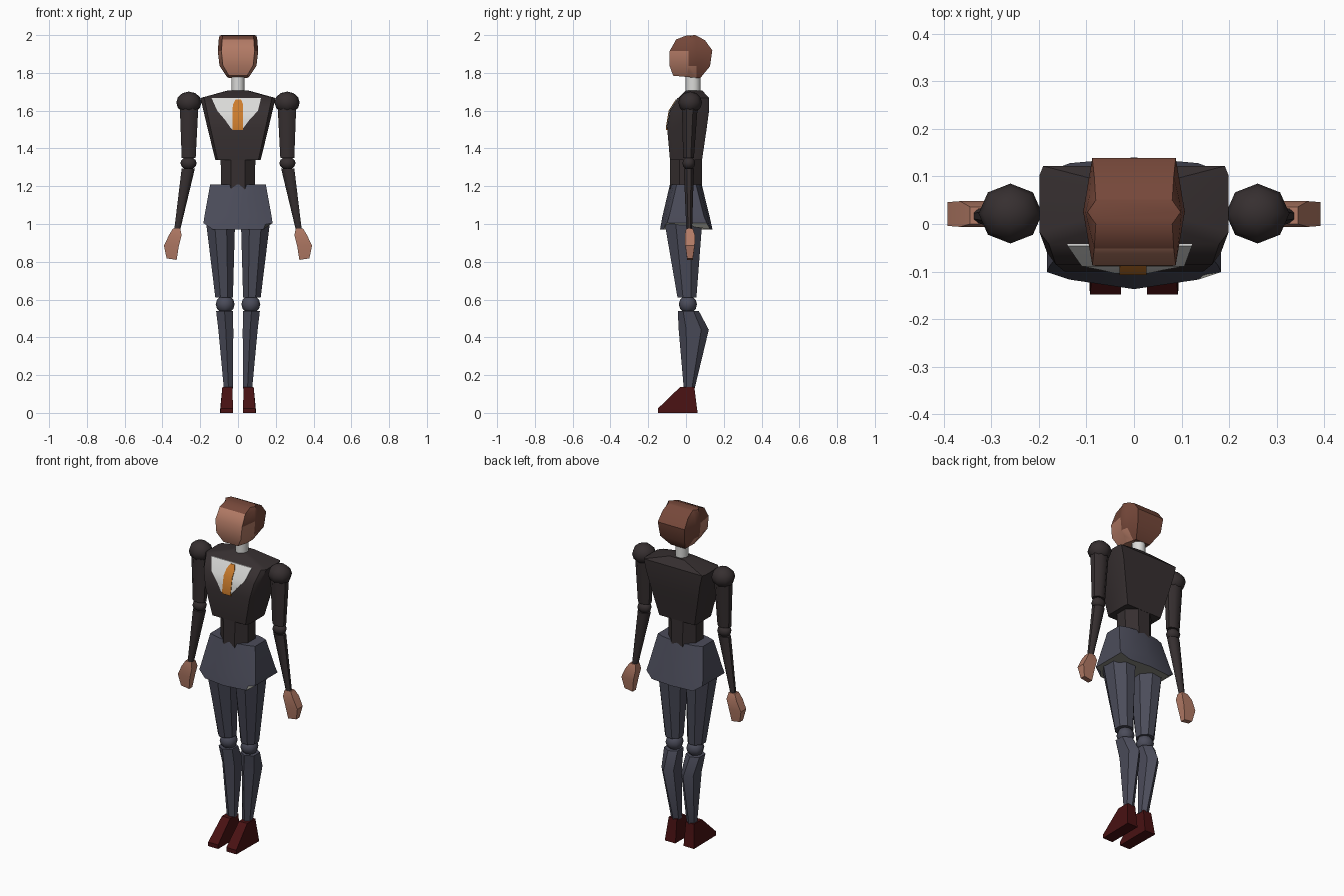
import bpy, bmesh, math
from mathutils import Matrix, Vector

if "Cube" in bpy.data.objects:
    bpy.data.objects.remove(bpy.data.objects["Cube"])


def material(name, *srgb):
    m = bpy.data.materials.new(name)
    lin = [((c / 255 + 0.055) / 1.055) ** 2.4 if c > 10 else c / 255 / 12.92 for c in srgb]
    m.diffuse_color = (*lin, 1)
    m.use_nodes = True
    m.node_tree.nodes["Principled BSDF"].inputs["Base Color"].default_value = m.diffuse_color
    return m


SKIN = material("skin", 178, 122, 101)
HAIR = material("brown_hair", 118, 72, 58)
JACKET = material("dark_jacket", 54, 47, 48)
TROUSER = material("slate_trousers", 75, 76, 90)
BOOT = material("dark_red_boots", 72, 17, 18)
WHITE = material("white_shirt", 218, 218, 216)
ORANGE = material("orange_tie", 205, 125, 45)
LINING = material("grey_lining", 140, 140, 132)


def finish(name, bm, mats, angle=45, mirror=False):
    mesh = bpy.data.meshes.new(name)
    bm.to_mesh(mesh)
    bm.free()
    for m in mats:
        mesh.materials.append(m)
    mesh.shade_smooth()
    mesh.set_sharp_from_angle(angle=math.radians(angle))
    ob = bpy.data.objects.new(name, mesh)
    bpy.context.collection.objects.link(ob)
    if mirror:
        ob.modifiers.new("Mirror", "MIRROR").use_mirror_merge = False
    return ob


def loft(rings):
    """Skin a stack of equal-length rings, bottom to top, with end caps."""
    bm = bmesh.new()
    vs = [[bm.verts.new(p) for p in r] for r in rings]
    n = len(rings[0])
    for a, b in zip(vs, vs[1:]):
        for i in range(n):
            j = (i + 1) % n
            bm.faces.new((a[i], a[j], b[j], b[i]))
    bm.faces.new(vs[0][::-1])
    bm.faces.new(vs[-1])
    bmesh.ops.recalc_face_normals(bm, faces=bm.faces[:])
    bm.normal_update()
    return bm


def tube(name, mat, sections, n=8, angle=50, mirror=True):
    """Sections are (x0, x1, y0, y1, z): the extents of a flat-sided ring."""
    k = 1 / math.cos(math.pi / n)
    rings = []
    for x0, x1, y0, y1, z in sections:
        ring = []
        for i in range(n):
            a = (i + 0.5) * 2 * math.pi / n
            ring.append(((x0 + x1) / 2 + (x1 - x0) / 2 * k * math.cos(a),
                         (y0 + y1) / 2 + (y1 - y0) / 2 * k * math.sin(a), z))
        rings.append(ring)
    return finish(name, loft(rings), [mat], angle, mirror)


def ball(name, mat, center, radii):
    bm = bmesh.new()
    bmesh.ops.create_uvsphere(bm, u_segments=8, v_segments=6, radius=1,
                              matrix=Matrix.Translation(center) @ Matrix.Diagonal((*radii, 1)))
    finish(name, bm, [mat], 60, True)


# Head: six-sided rings (half width, front y, front z, back y, back z)
rings = []
for w, yf, zf, yb, zb in [(.058, -.068, 1.785, .075, 1.772), (.098, -.088, 1.84, .127, 1.835),
                          (.107, -.087, 1.915, .139, 1.92), (.102, -.052, 1.977, .10, 1.973),
                          (.098, .0, 1.997, .05, 2.0)]:
    right = [(.82 * w, yf, zf), (w, (yf + yb) / 2, (zf + zb) / 2), (.82 * w, yb, zb)]
    rings.append(right + [(-x, y, z) for x, y, z in reversed(right)])
bm = loft(rings)
for co, no in [((0, .012, 0), (0, 1, 0)), ((0, .055, 0), (0, 1, 0))]:
    bmesh.ops.bisect_plane(bm, geom=bm.verts[:] + bm.edges[:] + bm.faces[:],
                           plane_co=Vector(co), plane_no=Vector(no))
bm.normal_update()
for f in bm.faces:
    c = f.calc_center_median()
    face_front = f.normal.y < -.5 and c.z < 1.975
    cheek = c.z < 1.91 and c.y < .012
    jaw = c.z < 1.83 and c.y < .055
    f.material_index = 0 if face_front or cheek or jaw else 1
finish("head", bm, [SKIN, HAIR], 40)

# Neck
tube("neck", WHITE, [(-.034, .034, 0, .075, 1.66), (-.034, .034, 0, .075, 1.80)], 10, 40, False)

# Jacket chest: (half width, front y, back y, z)
chest = [(.12, -.085, .085, 1.34), (.162, -.10, .11, 1.51), (.183, -.085, .122, 1.60),
         (.199, -.042, .122, 1.667), (.05, .0, .085, 1.708)]
rings = []
for w, yf, yb, z in chest:
    r = [(.9 * w, yf), (w, yf + .025), (w, yb - .02), (.96 * w, yb)]
    rings.append([(x, y, z) for x, y in r] + [(-x, y, z) for x, y in reversed(r)])
finish("chest", loft(rings), [JACKET], 42)


def chest_y(z):
    for a, b in zip(chest, chest[1:]):
        if a[3] <= z <= b[3]:
            return a[1] + (b[1] - a[1]) * (z - a[3]) / (b[3] - a[3])


def plate(name, mat, rows, lift):
    """Thin plate lying on the chest; rows are (x0, x1, z)."""
    rings = []
    for x0, x1, z in rows:
        y = chest_y(z)
        rings.append([(x0, y - lift, z), (x1, y - lift, z), (x1, y + .002, z), (x0, y + .002, z)])
    finish(name, loft(rings), [mat], 40)


# Shirt front and tie
plate("shirt_front", WHITE, [(-.028, .015, 1.497), (-.04, .03, 1.51), (-.068, .06, 1.55),
                             (-.11, .106, 1.60), (-.14, .122, 1.667)], .004)
plate("tie", ORANGE, [(-.03, .026, 1.497), (-.03, .026, 1.51), (-.03, .026, 1.60),
                      (-.026, .026, 1.635), (-.012, .016, 1.66)], .007)

# Waist
tube("waist", JACKET, [(-.088, .088, -.084, .084, 1.15), (-.092, .092, -.084, .084, 1.345)],
     8, 30, False)

# Hip skirt of the jacket: (half width, centre half width, front y, back y, edge z, middle z)
rings = []
for w, wm, yf, yb, zs, zm in [(.183, .135, -.137, .14, 1.005, .972), (.178, .13, -.125, .125, 1.04, 1.04),
                              (.147, .10, -.085, .083, 1.21, 1.21)]:
    r = [(0, yf, zm), (wm, yf + .02, zm), (w, yf + .036, zs),
         (w, yb - .03, zs), (wm, yb - .012, zm), (0, yb, zm)]
    rings.append(r + [(-x, y, z) for x, y, z in r[-2:0:-1]])
bm = loft(rings)
for f in bm.faces:
    f.material_index = 1 if f.normal.z < -.7 else 0
finish("hip_skirt", bm, [TROUSER, LINING], 30)

# Legs
tube("thigh", TROUSER, [(.027, .12, -.045, .055, .61), (.016, .168, -.112, .085, 1.0)], 8, 30)
ball("knee", TROUSER, (.068, .01, .575), (.05, .048, .048))
tube("calf", TROUSER, [(.026, .075, -.008, .042, .13), (.025, .104, -.028, .11, .44),
                       (.027, .116, -.036, .06, .54)], 6, 30)

# Boots
boot = [[(.027, -.148, 0), (.093, -.148, 0), (.096, .062, 0), (.027, .062, 0)],
        [(.027, -.148, .024), (.092, -.148, .024), (.094, .058, .024), (.027, .058, .024)],
        [(.029, -.032, .136), (.083, -.032, .136), (.083, .044, .136), (.029, .044, .136)]]
finish("boot", loft(boot), [BOOT], 30, True)

# Arms
ball("shoulder", JACKET, (.26, .022, 1.643), (.067, .063, .058))
tube("upper_arm", JACKET, [(.224, .298, -.015, .042, 1.35), (.21, .308, -.022, .062, 1.62)])
ball("elbow", JACKET, (.262, .015, 1.322), (.043, .034, .034))
tube("forearm", JACKET, [(.307, .338, .002, .032, .965), (.228, .298, -.012, .042, 1.295)])

# Hands
hand = [(.325, .378, .006, .036, .81), (.313, .392, -.004, .046, .885),
        (.299, .366, -.006, .048, .94), (.305, .345, .0, .036, .975)]
finish("hand", loft([[(a, c, z), (b, c, z + .008 * (i == 0)), (b, d, z + .008 * (i == 0)), (a, d, z)]
                     for i, (a, b, c, d, z) in enumerate(hand)]), [SKIN], 30, True)
